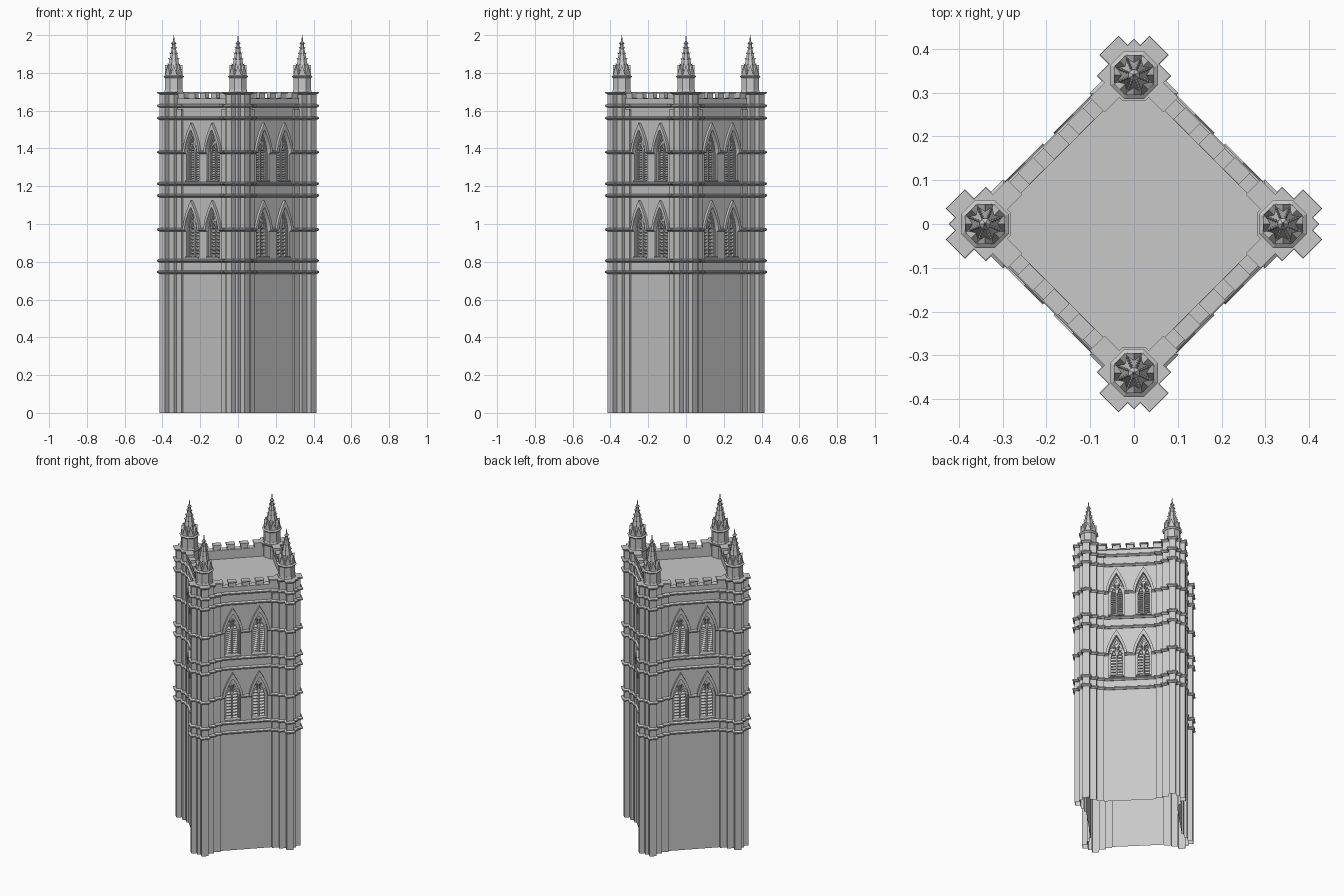
import bpy, bmesh
from math import pi, cos, sin, radians
from mathutils import Matrix, Vector

cube = bpy.data.objects.get("Cube")
if cube:
    bpy.data.objects.remove(cube, do_unlink=True)

stone = bpy.data.materials.new("grey_stone")
stone.use_nodes = True
GREY = (0.58, 0.58, 0.58, 1)
stone.diffuse_color = GREY
stone.node_tree.nodes["Principled BSDF"].inputs["Base Color"].default_value = GREY

WALL = 0.262
ROOF, CRENEL, TOP = 1.61, 1.665, 1.70
TURN = pi / 4


# ---- helpers ----
def make(name, bm, angle=TURN, location=(0, 0, 0)):
    bmesh.ops.recalc_face_normals(bm, faces=bm.faces[:])
    mesh = bpy.data.meshes.new(name)
    bm.to_mesh(mesh)
    bm.free()
    mesh.materials.append(stone)
    return place(name, mesh, angle, location)


def place(name, mesh, angle, location=(0, 0, 0)):
    ob = bpy.data.objects.new(name, mesh)
    ob.rotation_euler.z = angle
    ob.location = location
    bpy.context.collection.objects.link(ob)
    return ob


def four_sides(name, bm):
    first = make(name + "_1", bm)
    for k in range(1, 4):
        place(f"{name}_{k + 1}", first.data, TURN + k * pi / 2)


def loft(bm, rings, cyclic=False):
    rows = [[bm.verts.new(p) for p in ring] for ring in rings]
    pairs = list(zip(rows, rows[1:]))
    if cyclic:
        pairs.append((rows[-1], rows[0]))
    for a, b in pairs:
        for i in range(len(a)):
            j = (i + 1) % len(a)
            bm.faces.new((a[i], a[j], b[j], b[i]))
    if not cyclic:
        bm.faces.new(rows[0])
        bm.faces.new(rows[-1])


def offset(poly, o):
    out = []
    for i, p in enumerate(poly):
        e1, e2 = p - poly[i - 1], poly[(i + 1) % len(poly)] - p
        n1 = Vector((e1.y, -e1.x)).normalized()
        n2 = Vector((e2.y, -e2.x)).normalized()
        out.append(p + (n1 + n2) * o / (1 + n1.dot(n2)))
    return out


def outline_loft(bm, poly, steps, cyclic=False):
    loft(bm, [[(p.x, p.y, z) for p in offset(poly, o)] for o, z in steps], cyclic)


def box(bm, center, size, tilt=0):
    m = Matrix.Translation(center) @ Matrix.Rotation(tilt, 4, "X") @ Matrix.Diagonal((*size, 1))
    bmesh.ops.create_cube(bm, size=1, matrix=m)


def cone(bm, r1, r2, z1, z2, sides=8):
    m = Matrix.Translation((0, 0, (z1 + z2) / 2)) @ Matrix.Rotation(pi / sides, 4, "Z")
    bmesh.ops.create_cone(bm, cap_ends=True, segments=sides, radius1=r1, radius2=r2,
                          depth=z2 - z1, matrix=m)


def arch(c, half, base, spring, peak, n=7):
    left = [(-half * (1 - (i / n) ** 1.6), spring + (peak - spring) * i / n) for i in range(n + 1)]
    if base < spring:
        left.insert(0, (-half, base))
    return [(c + x, z) for x, z in left] + [(c - x, z) for x, z in left[-2::-1]]


def arch_frame(bm, outer, inner, d0, d1):
    loft(bm, [[(a[0], -d0, a[1]), (a[0], -d1, a[1]), (b[0], -d1, b[1]), (b[0], -d0, b[1])]
              for a, b in zip(outer, inner)])


# ---- plan outline: four corners with stepped buttresses ----
half_corner = [Vector(p) for p in [(WALL, 0.15), (0.272, 0.15), (0.272, 0.19), (0.288, 0.19),
                                   (0.288, 0.228), (0.318, 0.228), (0.318, 0.268), (0.288, 0.268)]]
corner = half_corner + [Vector((0.288, 0.288))] + [Vector((p.y, p.x)) for p in reversed(half_corner)]
plan = []
for k in range(4):
    c, s = cos(k * pi / 2), sin(k * pi / 2)
    plan += [Vector((p.x * c - p.y * s, p.x * s + p.y * c)) for p in corner]

# ---- window layout: sill, spring, peak, louvre count ----
STOREYS = [(0.82, 0.97, 1.09, 9), (1.225, 1.38, 1.50, 14)]
CENTERS = (-0.078, 0.078)


def window_cutter(name, half, depth, drop):
    bm = bmesh.new()
    for k in range(4):
        part = bmesh.new()
        for sill, spring, peak, _ in STOREYS:
            for c in CENTERS:
                pts = arch(c, half, sill, spring, peak - drop)
                loft(part, [[(t, -d, z) for t, z in pts] for d in (depth, 0.31)])
        part.transform(Matrix.Rotation(k * pi / 2, 4, "Z"))
        tmp = bpy.data.meshes.new("tmp")
        part.to_mesh(tmp)
        part.free()
        bm.from_mesh(tmp)
        bpy.data.meshes.remove(tmp)
    ob = make(name, bm)
    ob.hide_render = True
    return ob


def carve(ob, cutters):
    for cutter in cutters:
        mod = ob.modifiers.new("carve", "BOOLEAN")
        mod.object, mod.operation, mod.solver = cutter, "DIFFERENCE", "EXACT"
    bpy.context.view_layer.update()
    ev = ob.evaluated_get(bpy.context.evaluated_depsgraph_get())
    mesh = bpy.data.meshes.new_from_object(ev)
    ob.modifiers.clear()
    ob.data = mesh


# ---- tower shell, open underneath ----
reveal = window_cutter("window_reveal_cutter", 0.047, 0.25, 0)
opening = window_cutter("window_opening_cutter", 0.039, 0.228, 0.015)
bm = bmesh.new()
outline_loft(bm, plan, [(0, 0), (0, ROOF)])
shell = make("tower_shell", bm)
carve(shell, [reveal, opening])
bm = bmesh.new()
bm.from_mesh(shell.data)
under = [f for f in bm.faces if f.calc_center_median().z < 0.001]
bmesh.ops.delete(bm, geom=under, context="FACES_ONLY")
bm.to_mesh(shell.data)
bm.free()

# ---- string courses around the whole outline ----
for n, z in enumerate((0.745, 0.805, 0.97, 1.15, 1.213, 1.38, 1.56, 1.625)):
    bm = bmesh.new()
    outline_loft(bm, plan, [(-0.004, z - 0.009), (0.002, z - 0.009), (0.011, z - 0.002),
                            (0.011, z + 0.004), (0.002, z + 0.01), (-0.004, z + 0.01)], True)
    course = make(f"string_course_{n + 1}", bm)
    if z in (0.97, 1.38):
        carve(course, [reveal])
for cutter in (reveal, opening):
    bpy.data.objects.remove(cutter, do_unlink=True)

# ---- window stonework ----
bm = bmesh.new()
for sill, spring, peak, louvres in STOREYS:
    for c in CENTERS:
        arch_frame(bm, arch(c, 0.061, spring, spring, peak + 0.035),
                   arch(c, 0.046, spring, spring, peak), 0.25, 0.277)
        arch_frame(bm, arch(c, 0.041, sill, spring, peak - 0.01),
                   arch(c, 0.034, sill, spring, peak - 0.03), 0.226, 0.245)
        box(bm, (c, -0.237, (sill + peak) / 2 - 0.02), (0.008, 0.018, peak - sill - 0.05))
        for side in (-1, 1):
            light = c + side * 0.018
            arch_frame(bm, arch(light, 0.019, spring, spring, spring + 0.055),
                       arch(light, 0.013, spring, spring, spring + 0.04), 0.226, 0.243)
        arch_frame(bm, arch(c, 0.014, spring + 0.045, spring + 0.045, peak - 0.02),
                   arch(c, 0.008, spring + 0.045, spring + 0.045, peak - 0.04), 0.226, 0.243)
        for i in range(louvres):
            z = sill + (spring + 0.02 - sill) * (i + 0.5) / louvres
            box(bm, (c, -0.234, z), (0.074, 0.016, 0.004), radians(35))
        box(bm, (c, -0.25, sill + 0.003), (0.094, 0.04, 0.008))
four_sides("window_stonework", bm)

# ---- battlements ----
bm = bmesh.new()
box(bm, (0, -0.249, (ROOF + CRENEL) / 2 - 0.005), (0.4, 0.026, CRENEL - ROOF + 0.01))
box(bm, (0, -0.25, CRENEL), (0.4, 0.036, 0.006))
for t in (-0.16, -0.08, 0, 0.08, 0.16):
    end = abs(t) > 0.1
    width, deep = (0.046, 0.036) if end else (0.042, 0.026)
    box(bm, (t, -0.25, (CRENEL + TOP) / 2), (width, deep, TOP - CRENEL))
    box(bm, (t, -0.252, TOP - 0.004), (width + 0.008, deep + 0.012, 0.008))
four_sides("battlement", bm)

# ---- corner turret heads ----
head = corner[2:-2] + [Vector((0.19, 0.25)), Vector((0.19, 0.222)),
                       Vector((0.222, 0.19)), Vector((0.25, 0.19))]
bm = bmesh.new()
outline_loft(bm, head, [(0, ROOF - 0.01), (0, TOP - 0.014), (0.01, TOP - 0.006), (0.01, TOP)])
four_sides("turret_head", bm)

# ---- crocketed pinnacles ----
SPIRE_BASE, SPIRE_TOP = 1.79, 1.955
bm = bmesh.new()
cone(bm, 0.056, 0.05, TOP - 0.01, TOP + 0.012)
cone(bm, 0.049, 0.049, TOP, 1.78)
cone(bm, 0.05, 0.059, 1.772, 1.781)
cone(bm, 0.059, 0.046, 1.781, SPIRE_BASE)
cone(bm, 0.042, 0.007, SPIRE_BASE, SPIRE_TOP)
cone(bm, 0.006, 0.014, 1.945, 1.957, 6)
cone(bm, 0.014, 0.004, 1.957, 1.968, 6)
cone(bm, 0.005, 0.001, 1.965, 2.0, 6)
for k in range(8):
    a = k * pi / 4
    turn = Matrix.Rotation(a, 4, "Z")
    # gablet over each side of the drum
    gable = [(-0.018, SPIRE_BASE - 0.004), (0.018, SPIRE_BASE - 0.004), (0, SPIRE_BASE + 0.052)]
    loft(bm, [[turn @ Vector((t, -d, z)) for t, z in gable] for d in (0.02, 0.046)])
    # leaf knobs up each rib
    for i in range(5):
        f = (i + 0.8) / 5.6
        r = 0.042 + (0.007 - 0.042) * f
        rib = a + pi / 8
        spot = (r * cos(rib), r * sin(rib), SPIRE_BASE + (SPIRE_TOP - SPIRE_BASE) * f)
        m = Matrix.Translation(spot) @ Matrix.Rotation(rib, 4, "Z") @ Matrix.Rotation(radians(50), 4, "Y")
        bmesh.ops.create_cone(bm, cap_ends=True, segments=4, radius1=0.005, radius2=0.001,
                              depth=0.018, matrix=m)
pinnacle = make("pinnacle_1", bm, 0, (0.34, 0, 0))
for k in range(1, 4):
    a = k * pi / 2
    place(f"pinnacle_{k + 1}", pinnacle.data, a, (0.34 * cos(a), 0.34 * sin(a), 0))
